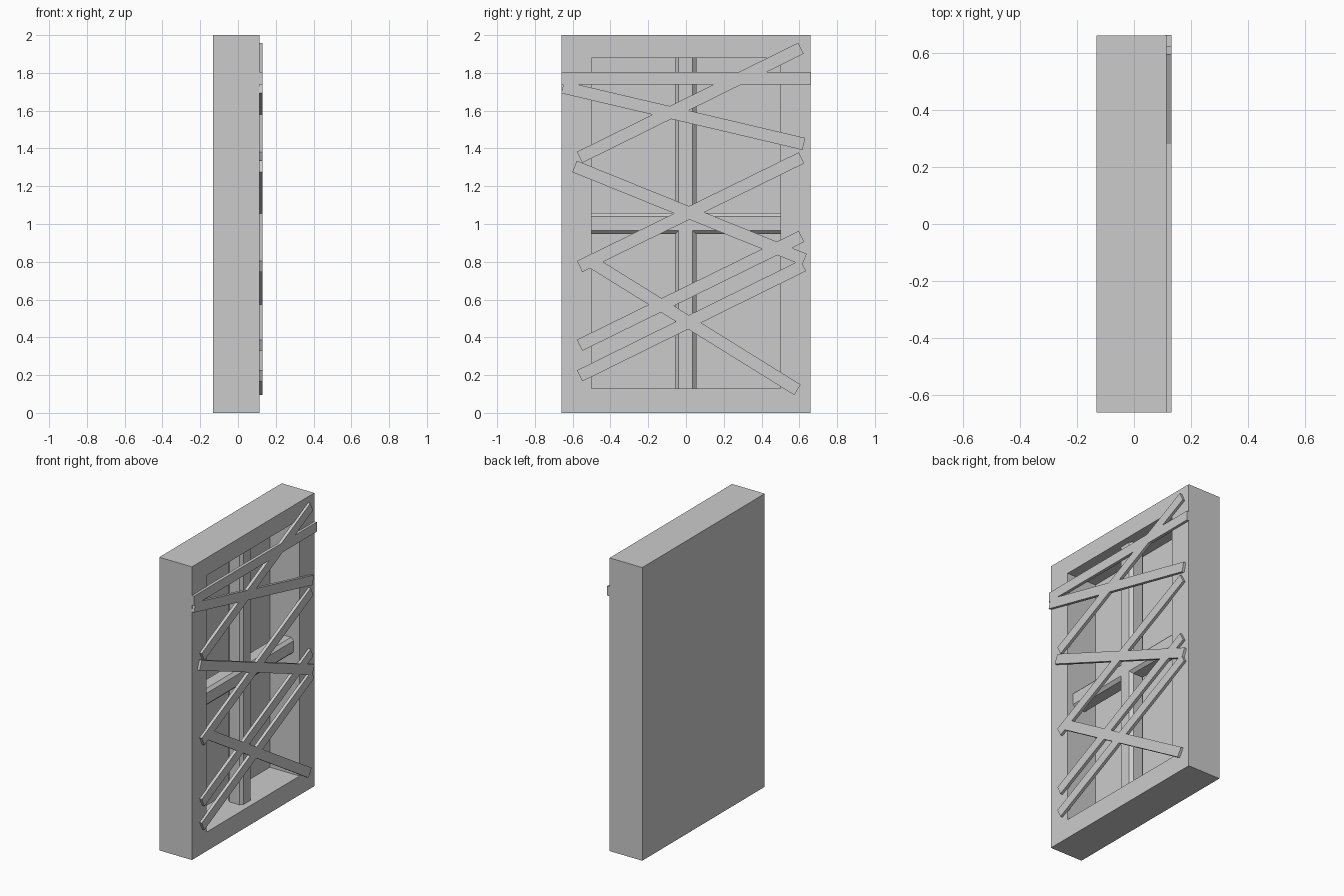
import bpy
import bmesh
import math
from mathutils import Matrix, Vector

default = bpy.data.objects.get("Cube")
if default:
    bpy.data.objects.remove(default, do_unlink=True)

grey = bpy.data.materials.new("plain_grey")
grey.use_nodes = True
colour = (0.6, 0.6, 0.6, 1.0)
grey.diffuse_color = colour
grey.node_tree.nodes["Principled BSDF"].inputs["Base Color"].default_value = colour

BACK, FRONT = -0.132, 0.114      # frame depth along x
PANEL = -0.11                    # recessed back panel
HALF_W, HEIGHT = 0.66, 2.0
OPEN_Y, OPEN_LOW, OPEN_HIGH = 0.5, 0.13, 1.88


def add_object(name, bm):
    bmesh.ops.recalc_face_normals(bm, faces=bm.faces)
    mesh = bpy.data.meshes.new(name)
    bm.to_mesh(mesh)
    bm.free()
    mesh.materials.append(grey)
    obj = bpy.data.objects.new(name, mesh)
    bpy.context.collection.objects.link(obj)
    return obj


def box_mesh(size, centre):
    bm = bmesh.new()
    bmesh.ops.create_cube(bm, size=1, matrix=Matrix.Translation(centre) @ Matrix.Diagonal((*size, 1)))
    return bm


# Frame: a slab whose front face is inset and pushed back into a recess
bm = box_mesh((FRONT - BACK, 2 * HALF_W, HEIGHT), ((FRONT + BACK) / 2, 0, HEIGHT / 2))
front = max(bm.faces, key=lambda f: f.calc_center_median().x)
bmesh.ops.inset_individual(bm, faces=[front], thickness=0.1)
for v in front.verts:
    v.co.y = math.copysign(OPEN_Y, v.co.y)
    v.co.z = OPEN_HIGH if v.co.z > HEIGHT / 2 else OPEN_LOW
recess = bmesh.ops.extrude_discrete_faces(bm, faces=[front])["faces"][0]
for v in recess.verts:
    v.co.x = PANEL
add_object("window_frame", bm)


# Glazing bars: square beams with all long edges chamfered
def glazing_bar(name, size, centre, axis):
    bm = box_mesh(size, centre)
    long_edges = [e for e in bm.edges
                  if abs((e.verts[1].co - e.verts[0].co).normalized()[axis]) > 0.9]
    bmesh.ops.bevel(bm, geom=long_edges, offset=0.019, segments=1, affect='EDGES')
    add_object(name, bm)


BAR, BAR_X = 0.113, 0.013
glazing_bar("upright_bar", (BAR, BAR, OPEN_HIGH - OPEN_LOW),
            (BAR_X, -0.002, (OPEN_HIGH + OPEN_LOW) / 2), 2)
glazing_bar("cross_bar", (BAR, 2 * OPEN_Y, BAR), (BAR_X, 0, 1.003), 1)

# Boards nailed across the opening: end points as (y, z)
boards = [
    ((-0.66, 1.772), (0.662, 1.772)),
    ((-0.563, 1.353), (0.608, 1.93)),
    ((-0.653, 1.724), (0.624, 1.424)),
    ((-0.59, 1.305), (0.627, 0.812)),
    ((-0.563, 0.775), (0.611, 1.35)),
    ((-0.563, 0.358), (0.611, 0.934)),
    ((-0.563, 0.196), (0.621, 0.78)),
    ((-0.521, 0.812), (0.59, 0.122)),
]
BOARD_BACK, BOARD_FRONT, BOARD_WIDTH = 0.11, 0.131, 0.065
for i, (start, end) in enumerate(boards, 1):
    a, b = Vector(start), Vector(end)
    span, mid = b - a, (a + b) / 2
    bm = box_mesh((BOARD_FRONT - BOARD_BACK, span.length, BOARD_WIDTH), (0, 0, 0))
    place = Matrix.Translation(((BOARD_FRONT + BOARD_BACK) / 2, mid.x, mid.y))
    bm.transform(place @ Matrix.Rotation(math.atan2(span.y, span.x), 4, 'X'))
    add_object(f"board_{i}", bm)
